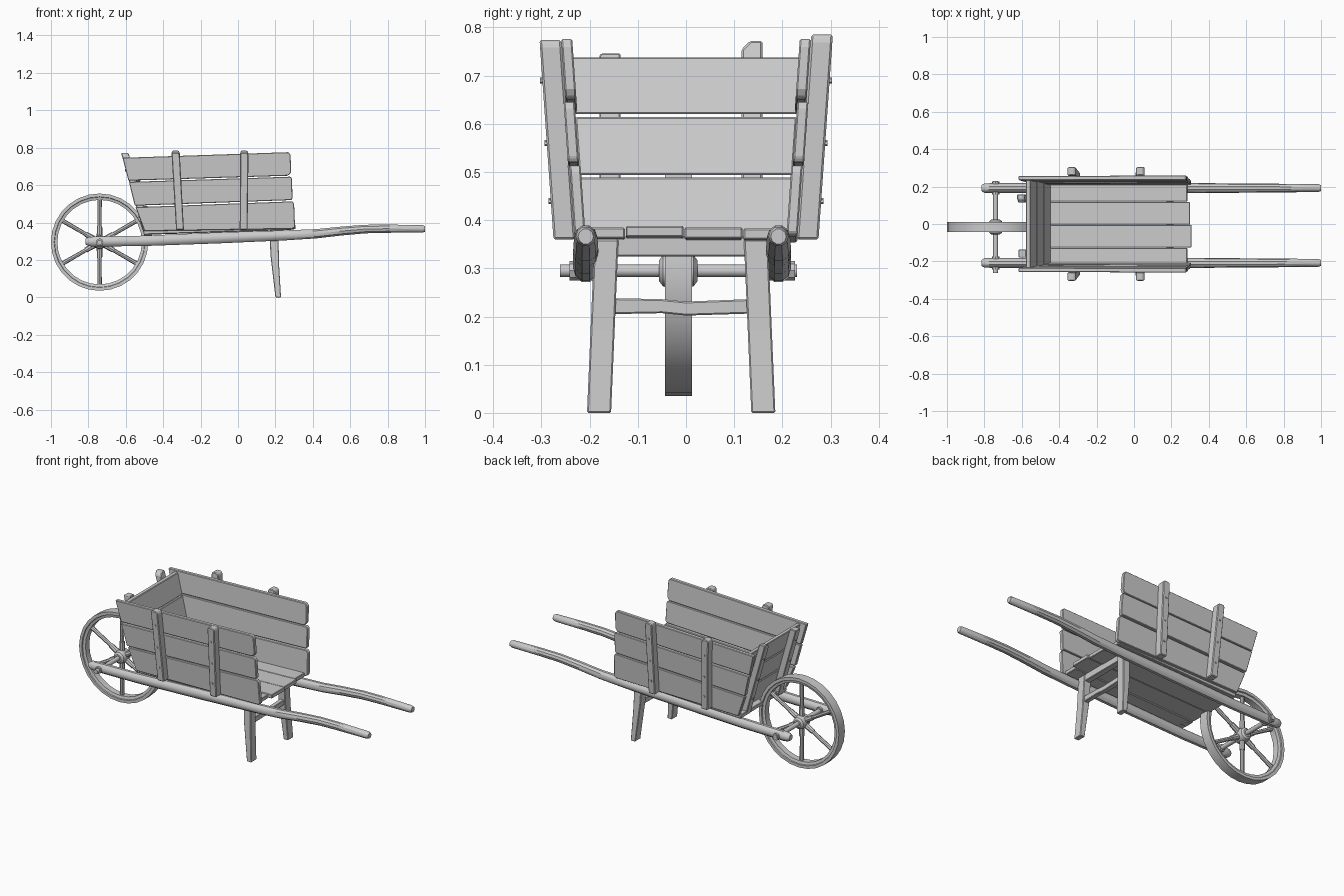
import bpy, bmesh, math
from mathutils import Vector, Matrix

if "Cube" in bpy.data.objects:
    bpy.data.objects.remove(bpy.data.objects["Cube"])

Z0 = 0.36   # height where the cart body starts


def finish(name, bm, bevel=0.0, smooth=False):
    bmesh.ops.recalc_face_normals(bm, faces=bm.faces)
    me = bpy.data.meshes.new(name)
    bm.to_mesh(me)
    bm.free()
    ob = bpy.data.objects.new(name, me)
    bpy.context.collection.objects.link(ob)
    if bevel:
        m = ob.modifiers.new("bevel", 'BEVEL')
        m.width, m.segments = bevel, 1
    if smooth:
        bpy.context.view_layer.objects.active = ob
        ob.select_set(True)
        bpy.ops.object.shade_smooth_by_angle(angle=math.radians(35))
        ob.select_set(False)
    return ob


def loft(name, rings, closed=False, **kw):
    """Skin a list of equal-length point rings, capped unless closed."""
    bm = bmesh.new()
    vs = [[bm.verts.new(p) for p in r] for r in rings]
    n = len(vs[0])
    pairs = list(zip(vs, vs[1:])) + ([(vs[-1], vs[0])] if closed else [])
    for a, b in pairs:
        for i in range(n):
            j = (i + 1) % n
            bm.faces.new((a[i], a[j], b[j], b[i]))
    if not closed:
        bm.faces.new(vs[0])
        bm.faces.new(vs[-1])
    return finish(name, bm, **kw)


def board(name, pts, axis, w0, w1, slope=0.0, bevel=0.003):
    """Extrude an outline (u, z) from w0 to w1 along an axis, leaning with height."""
    def at(u, z, w):
        w += slope * (z - Z0)
        return (u, w, z) if axis == 'Y' else (w, u, z)
    s = 1 if w0 + w1 > 0 else -1
    return loft(name, [[at(u, z, w) for u, z in pts] for w in (w0, w1)], bevel=bevel)


def rod(name, a, b, r1, r2, n=10):
    a, b = Vector(a), Vector(b)
    d = b - a
    bm = bmesh.new()
    mat = Matrix.Translation((a + b) / 2) @ d.to_track_quat('Z', 'Y').to_matrix().to_4x4()
    bmesh.ops.create_cone(bm, cap_ends=True, segments=n, radius1=r1, radius2=r2,
                          depth=d.length, matrix=mat)
    return finish(name, bm, smooth=True)


def lathe(name, c, prof, n, closed):
    """Spin (radius, y) points around the wheel axis."""
    rings = [[(c[0] + r * math.cos(2 * math.pi * i / n), c[1] + y,
               c[2] + r * math.sin(2 * math.pi * i / n)) for i in range(n)] for r, y in prof]
    return loft(name, rings, closed=closed, smooth=True)


# Wheel: rim, hub, six spokes and axle
C = (-0.74, -0.016, 0.295)
lathe("wheel_rim", C, [(0.26, -0.028), (0.26, 0.028), (0.243, 0.028), (0.241, 0.022),
                       (0.226, 0.018), (0.226, -0.018), (0.241, -0.022), (0.243, -0.028)], 28, True)
lathe("wheel_hub", C, [(0.022, -0.04), (0.033, -0.032), (0.038, -0.014), (0.038, 0.014),
                       (0.033, 0.032), (0.022, 0.04)], 14, False)
for i in range(6):
    a = math.radians(30 + 60 * i)
    d = Vector((math.cos(a), 0, math.sin(a)))
    c = Vector(C)
    rod("spoke_base", c + d * 0.02, c + d * 0.085, 0.016, 0.014, 8)
    rod("spoke", c + d * 0.08, c + d * 0.235, 0.0105, 0.012, 8)
rod("axle", (C[0], -0.262, C[2]), (C[0], 0.23, C[2]), 0.013, 0.013, 12)

# Shafts that carry the body and become handles
PATH = [(-0.815, .298, .016), (-0.80, .298, .025), (-0.77, .298, .028), (-0.5, .302, .029),
        (-0.1, .318, .031), (0.25, .331, .028), (0.42, .34, .026), (0.55, .354, .025),
        (0.68, .365, .024), (0.8, .367, .023), (0.985, .366, .021), (1.0, .366, .016)]
for s, side in ((-1, "left"), (1, "right")):
    yc = -0.008 + s * 0.2
    loft(side + "_shaft", [[(x, yc + min(r, .026) * math.cos(math.pi * i / 5),
                             z + r * math.sin(math.pi * i / 5)) for i in range(10)]
                           for x, z, r in PATH], smooth=True)
    # axle bracket and collar
    rod(side + "_axle_collar", (C[0], yc - 0.034, C[2]), (C[0], yc + 0.034, C[2]), 0.02, 0.02, 8)

    # Legs: kinked in side view, splayed outwards
    leg = [(.20, 0.0), (.23, 0.0), (.22, .17), (.215, .36), (.17, .36), (.173, .23)]
    y = -0.01 + s * 0.155
    board(side + "_leg", leg, 'Y', y - .025, y + .025, -s * 0.043)

# Braces between the legs
board("lower_leg_brace", [(-.15, .205), (-.05, .207), (0, .202), (.13, .206),
                          (.13, .236), (0, .231), (-.05, .236), (-.15, .238)], 'X', .182, .21)
board("upper_leg_brace", [(-.15, .325), (.13, .325), (.13, .366), (-.15, .366)], 'X', .175, .21)

# Floor planks, rising slightly towards the handles
for n, (y0, y1, xe, dz) in enumerate([(-.215, -.127, .285, 0), (-.125, -.005, .308, .003),
                                      (-.003, .117, .30, 0), (.119, .215, .285, -.002)]):
    board("floor_plank_%d" % n, [(-.505, .336 + dz), (xe, .362 + dz), (xe, .385 + dz),
                                 (-.505, .358 + dz)], 'Y', y0, y1)

# Side planks with worn rear ends, and their upright posts
PLANKS = {
    "lower": [(-.50, .354), (.29, .366), (.305, .374), (.30, .50), (.29, .513), (-.548, .482)],
    "middle": [(-.552, .49), (.285, .52), (.291, .53), (.289, .635), (.28, .645), (-.583, .617)],
    "upper": [(-.586, .624), (.262, .65), (.276, .656), (.284, .672), (.281, .762),
              (.27, .776), (-.617, .746)],
}
LEAN = 0.07
for s, side in ((-1, "left"), (1, "right")):
    for k, (n, pts) in enumerate(PLANKS.items()):
        o = (0, .003, -.001)[k]
        # alternate a slight tilt so the joints read as steps
        board("%s_side_%s_plank" % (side, n), pts, 'Y', s * (.208 + o), s * (.231 + o), s * LEAN)
    top = 0.774 if s < 0 else 0.785
    for n, xb, xt in (("front", -.31, -.333), ("rear", .03, .034)):
        post = [(xb - .021, .36), (xb + .021, .36), (xt + .022, top - .012), (xt + .014, top),
                (xt - .016, top), (xt - .022, top - .01)]
        board("%s_%s_post" % (side, n), post, 'Y', s * .23, s * .275, s * LEAN, .004)
        for z in (.44, .56, .69):
            x = xb + (xt - xb) * (z - Z0) / .42
            y = .275 + LEAN * (z - Z0)
            rod("post_bolt", (x, s * (y - .01), z), (x, s * (y + .005), z), .006, .006, 6)

# Sloping front panel: three planks and two outside battens
SL = -0.285
for n, (a, b) in enumerate([(.352, .488), (.494, .614), (.62, .738)]):
    ha, hb = .212 + LEAN * (a - Z0), .212 + LEAN * (b - Z0)
    board("front_plank_%d" % n, [(-ha, a), (ha, a), (hb, b), (-hb, b)], 'X', -.47, -.446, SL)
for y, top, cut in ((.137, .772, .018), (-.158, .746, .004)):
    board("front_batten", [(y - .022, .33), (y + .022, .33), (y + .022, top),
                           (y - .022 + cut, top), (y - .022, top - cut)], 'X', -.508, -.468, SL, .004)
    for z in (.43, .55, .68):
        x = -.508 + SL * (z - Z0)
        rod("batten_bolt", (x + .01, y, z), (x - .005, y, z), .006, .006, 6)
